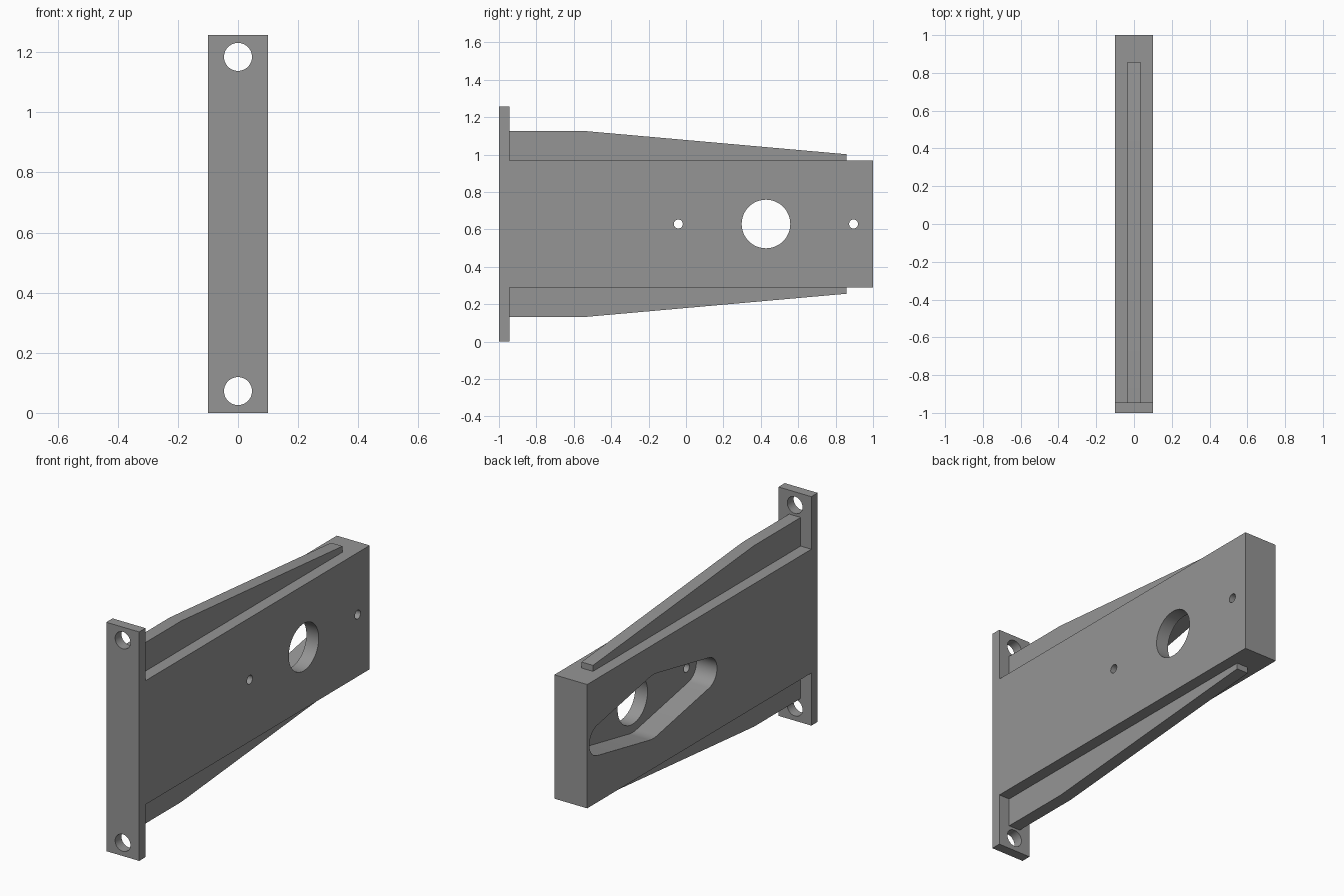
import bpy, bmesh, math

if "Cube" in bpy.data.objects:
    bpy.data.objects.remove(bpy.data.objects["Cube"])

ZC = 0.6285      # mid height
W = 0.1          # half thickness of the bracket
HOLE_Y = 0.4275  # centre of the large bore
SPAN = 0.4685    # distance from bore to each pin hole

grey = bpy.data.materials.new("grey")
grey.diffuse_color = (0.3, 0.3, 0.3, 1)
grey.use_nodes = True
grey.node_tree.nodes["Principled BSDF"].inputs["Base Color"].default_value = grey.diffuse_color


def prism(name, outline, x0, x1):
    """Extrude a (y, z) outline from x0 to x1."""
    bm = bmesh.new()
    face = bm.faces.new([bm.verts.new((x0, y, z)) for y, z in outline])
    ext = bmesh.ops.extrude_face_region(bm, geom=[face])
    verts = [v for v in ext["geom"] if isinstance(v, bmesh.types.BMVert)]
    bmesh.ops.translate(bm, verts=verts, vec=(x1 - x0, 0, 0))
    bmesh.ops.recalc_face_normals(bm, faces=bm.faces)
    mesh = bpy.data.meshes.new(name)
    bm.to_mesh(mesh)
    bm.free()
    mesh.materials.append(grey)
    obj = bpy.data.objects.new(name, mesh)
    bpy.context.collection.objects.link(obj)
    return obj


def arc(cy, cz, r, a0, a1, n):
    return [(cy + r * math.cos(a0 + (a1 - a0) * i / n),
             cz + r * math.sin(a0 + (a1 - a0) * i / n)) for i in range(n + 1)]


def circle(cy, cz, r, n=48):
    return arc(cy, cz, r, 0, math.tau, n)[:-1]


def combine(target, tool, operation):
    bpy.context.view_layer.objects.active = target
    mod = target.modifiers.new(operation, 'BOOLEAN')
    mod.operation = operation
    mod.solver = 'EXACT'
    mod.object = tool
    bpy.ops.object.modifier_apply(modifier=mod.name)
    bpy.data.objects.remove(tool)


# Arm block and mounting flange share one T-shaped side profile
H, F, FY = 0.34, ZC, -0.945
half = [(-1, F), (FY, F), (FY, H), (1, H)]
outline = [(y, ZC + z) for y, z in half] + [(y, ZC - z) for y, z in reversed(half)]
bracket = prism("bracket", outline, -W, W)

# Tapered stiffening ribs above and below, sunk into the block and flange
for s in (1, -1):
    rib = [(-0.97, 0.30), (-0.97, 0.497), (-0.54, 0.497), (0.857, 0.373), (0.857, 0.30)]
    combine(bracket, prism("rib", [(y, ZC + s * z) for y, z in rib], -0.035, 0.035), 'UNION')

# Pocket on the left side: rounded diamond around bore and pin holes
R, r = 0.175, 0.085
a = math.asin((R - r) / SPAN)
q = math.pi / 2
pocket = (arc(HOLE_Y + SPAN, ZC, r, -q + a, q - a, 20)
          + arc(HOLE_Y, ZC, R, q - a, q + a, 8)
          + arc(HOLE_Y - SPAN, ZC, r, q + a, 3 * q - a, 20)
          + arc(HOLE_Y, ZC, R, 3 * q - a, 3 * q + a, 8))
combine(bracket, prism("pocket_cutter", pocket, -0.2, -W + 0.125), 'DIFFERENCE')

# Large bore and two pin holes
for y, rad in ((HOLE_Y, 0.13), (HOLE_Y - SPAN, 0.024), (HOLE_Y + SPAN, 0.024)):
    combine(bracket, prism("bore_cutter", circle(y, ZC, rad), -0.2, 0.2), 'DIFFERENCE')

# Bolt holes through the flange
for s in (1, -1):
    # prism runs along x, turned to run along y
    bolt = prism("bolt_cutter", circle(0, 0, 0.0465), -0.1, 0.1)
    bolt.rotation_euler.z = math.pi / 2
    bolt.location = (0, -0.97, ZC + s * 0.556)
    bpy.context.view_layer.update()
    combine(bracket, bolt, 'DIFFERENCE')

# Smooth bores, sharp edges
bpy.ops.object.select_all(action='DESELECT')
bracket.select_set(True)
bpy.context.view_layer.objects.active = bracket
bpy.ops.object.shade_smooth_by_angle(angle=math.radians(20))
